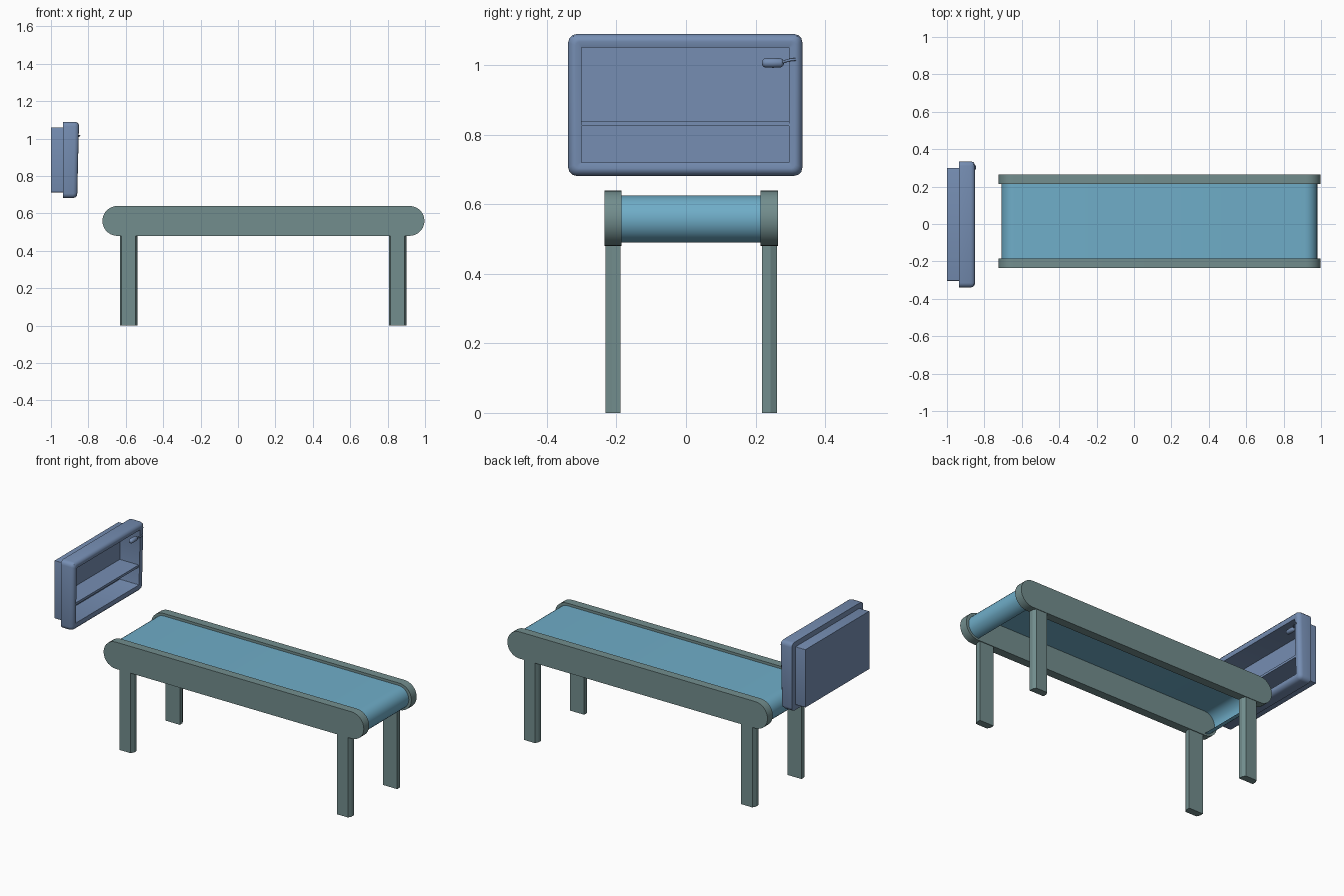
import bpy, bmesh, math
from mathutils import Vector

if "Cube" in bpy.data.objects:
    bpy.data.objects.remove(bpy.data.objects["Cube"])


def material(name, rgb):
    m = bpy.data.materials.new(name)
    m.diffuse_color = (*rgb, 1)
    m.use_nodes = True
    m.node_tree.nodes["Principled BSDF"].inputs["Base Color"].default_value = m.diffuse_color
    return m


TEAL = material("teal_metal", (0.17, 0.27, 0.27))
BLUE = material("belt_blue", (0.16, 0.42, 0.58))
SLATE = material("slate_blue", (0.18, 0.27, 0.45))


def finish(name, bm, mat, closed=True, angle=35):
    if closed:
        bmesh.ops.recalc_face_normals(bm, faces=bm.faces)
    me = bpy.data.meshes.new(name)
    bm.to_mesh(me)
    bm.free()
    ob = bpy.data.objects.new(name, me)
    bpy.context.collection.objects.link(ob)
    me.materials.append(mat)
    bpy.context.view_layer.objects.active = ob
    ob.select_set(True)
    bpy.ops.object.shade_smooth_by_angle(angle=math.radians(angle))
    ob.select_set(False)
    return ob


def loft(name, rings, mat, caps=True, cyclic=True, angle=35):
    bm = bmesh.new()
    loops = [[bm.verts.new(p) for p in ring] for ring in rings]
    n = len(loops[0])
    for a, b in zip(loops, loops[1:]):
        for i in range(n if cyclic else n - 1):
            j = (i + 1) % n
            bm.faces.new((a[i], a[j], b[j], b[i]))
    if caps:
        bm.faces.new(loops[0][::-1])
        bm.faces.new(loops[-1])
    return finish(name, bm, mat, caps, angle)


def stadium(x0, x1, z0, z1, n=14):
    # right arc from top to bottom, then left arc from bottom to top
    r, zc = (z1 - z0) / 2, (z0 + z1) / 2
    right = [(x1 - r + r * math.sin(math.pi * i / n), zc + r * math.cos(math.pi * i / n)) for i in range(n + 1)]
    left = [(x0 + r - r * math.sin(math.pi * i / n), zc - r * math.cos(math.pi * i / n)) for i in range(n + 1)]
    return right, left


YC = 0.015  # conveyor centre line

# side rails
right, left = stadium(-0.725, 0.997, 0.48, 0.64)
for name, s in (("front_rail", -1), ("back_rail", 1)):
    loft(name, [[(x, YC + s * d, z) for x, z in right + left] for d in (0.2, 0.25)], TEAL)

# belt: a sheet over the top and around both ends, open below
right, left = stadium(-0.708, 0.98, 0.49, 0.625)
path = left + right
loft("belt", [[(x, y, z) for x, z in path] for y in (YC + 0.202, YC - 0.202)], BLUE, caps=False, cyclic=False)

# legs with chamfered outer corners
for xn, xc in (("left", -0.585), ("right", 0.853)):
    for yn, s in (("front", -1), ("back", 1)):
        prof = [(-0.047, 0.204), (0.047, 0.204), (0.047, 0.228), (0.037, 0.247), (-0.037, 0.247), (-0.047, 0.228)]
        loft(f"{yn}_{xn}_leg", [[(xc + dx, YC + s * dy, z) for dx, dy in prof] for z in (0, 0.52)], TEAL, angle=20)


# wall cabinet: rounded frame and back box in one shell with an open cavity
def rounded_rect(x, hy, hz, r, lean=0.0, n=3):
    pts = []
    for k, (sy, sz) in enumerate(((1, 1), (-1, 1), (-1, -1), (1, -1))):
        for i in range(n + 1):
            a = math.pi / 2 * (k + i / n)
            y = sy * (hy - r) + r * math.cos(a)
            z = sz * (hz - r) + r * math.sin(a)
            pts.append((x + lean * z / 0.2, -0.002 + y, 0.886 + z))
    return pts


rings = [
    rounded_rect(-1.0, 0.302, 0.173, 0.002),
    rounded_rect(-0.935, 0.302, 0.173, 0.002),
    rounded_rect(-0.935, 0.337, 0.204, 0.024),
    rounded_rect(-0.877, 0.337, 0.204, 0.024, 0.005),
    rounded_rect(-0.864, 0.333, 0.200, 0.022, 0.005),
    rounded_rect(-0.856, 0.323, 0.190, 0.016, 0.005),
    rounded_rect(-0.855, 0.315, 0.182, 0.010, 0.005),
    rounded_rect(-0.859, 0.299, 0.166, 0.002, 0.005),
    rounded_rect(-0.990, 0.299, 0.166, 0.002),
]
loft("cabinet_shell", rings, SLATE)

# shelf dividing the cavity
bm = bmesh.new()
bmesh.ops.create_cube(bm, size=1)
for v in bm.verts:
    v.co = Vector((-0.928 + v.co.x * 0.126, -0.002 + v.co.y * 0.6, 0.832 + v.co.z * 0.014))
finish("cabinet_shelf", bm, SLATE)

# small capsule knob on a bent stalk
bm = bmesh.new()
bmesh.ops.create_uvsphere(bm, u_segments=16, v_segments=10, radius=0.014)
for v in bm.verts:
    x, y, z = v.co
    v.co = (-0.868 + x, 0.25 + z + (0.018 if z > 0 else -0.018 if z < 0 else 0), 1.007 + y)
finish("knob", bm, SLATE)

curve = bpy.data.curves.new("knob_stalk", "CURVE")
curve.dimensions = "3D"
curve.bevel_depth = 0.004
curve.bevel_resolution = 2
sp = curve.splines.new("POLY")
pts = [(-0.866, 0.275, 1.008), (-0.852, 0.29, 1.013), (-0.847, 0.302, 1.016), (-0.852, 0.315, 1.017)]
sp.points.add(len(pts) - 1)
for p, c in zip(sp.points, pts):
    p.co = (*c, 1)
curve.use_fill_caps = True
curve.materials.append(SLATE)
bpy.context.collection.objects.link(bpy.data.objects.new("knob_stalk", curve))
